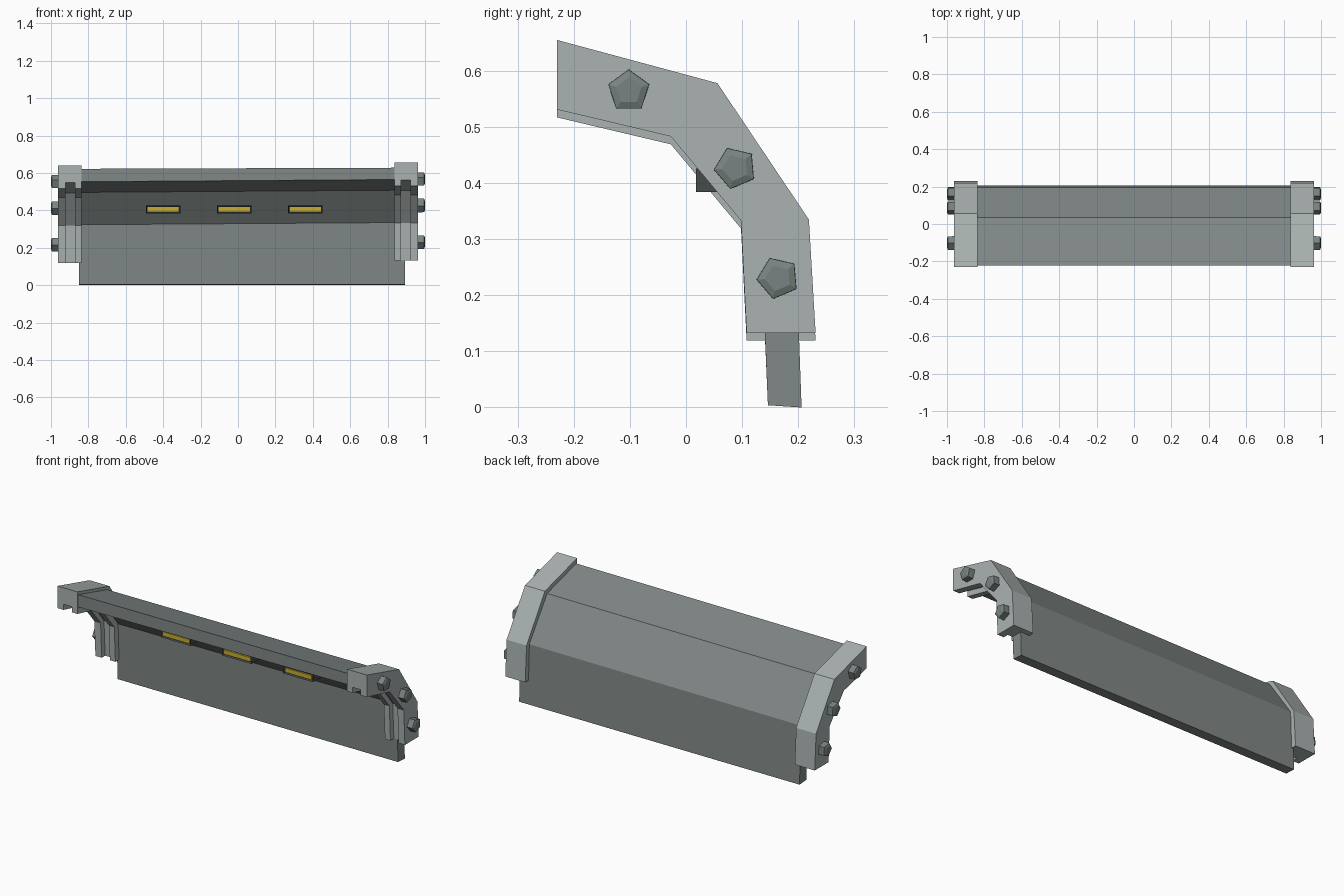
import bpy, bmesh, math
from mathutils import Vector, Matrix

if "Cube" in bpy.data.objects:
    bpy.data.objects.remove(bpy.data.objects["Cube"])


def material(name, r, g, b):
    m = bpy.data.materials.new(name)
    m.diffuse_color = (r, g, b, 1)
    m.use_nodes = True
    m.node_tree.nodes["Principled BSDF"].inputs["Base Color"].default_value = m.diffuse_color
    return m


panel_mat = material("dark_metal", 0.22, 0.25, 0.245)
bracket_mat = material("light_metal", 0.40, 0.45, 0.44)
bolt_mat = material("bolt_metal", 0.19, 0.23, 0.22)
housing_mat = material("housing_dark", 0.06, 0.07, 0.07)
yellow = material("lamp_yellow", 0.58, 0.42, 0.03)


def finish(bm, name, mat):
    bmesh.ops.recalc_face_normals(bm, faces=bm.faces[:])
    me = bpy.data.meshes.new(name)
    bm.to_mesh(me)
    bm.free()
    ob = bpy.data.objects.new(name, me)
    bpy.context.collection.objects.link(ob)
    me.materials.append(mat)
    return ob


def loft(name, sections, mat):
    """Skin closed sections of equal length and cap both ends."""
    bm = bmesh.new()
    rings = [[bm.verts.new(p) for p in s] for s in sections]
    n = len(rings[0])
    for a, b in zip(rings, rings[1:]):
        for i in range(n):
            j = (i + 1) % n
            bm.faces.new((a[i], a[j], b[j], b[i]))
    bm.faces.new(rings[0])
    bm.faces.new(rings[-1])
    return finish(bm, name, mat)


def box_mesh(center, size):
    bm = bmesh.new()
    bmesh.ops.create_cube(bm, size=1, matrix=Matrix.Translation(center)
                          @ Matrix.Diagonal((*size, 1)))
    return bm


# bent panel: stations of (outer, inner) points, left end sits slightly lower
panel_out = [(-0.222, 0.628), (0.036, 0.558), (0.194, 0.333), (0.206, 0.0)]
panel_in = [(-0.222, 0.565), (-0.002, 0.508), (0.132, 0.335), (0.146, 0.004)]
secs = []
for o, i in zip(panel_out, panel_in):
    d = 0.0 if o[1] == 0 else 0.012
    secs.append([(-0.85, o[0], o[1] - d / 2), (0.893, *o),
                 (0.893, *i), (-0.85, i[0], i[1] - d)])
loft("bent_panel", secs, panel_mat)

# end brackets: three-segment channel with a groove on the concave side
brk_out = [(-0.23, 0.655), (0.056, 0.578), (0.219, 0.335), (0.231, 0.133)]
brk_in = [(-0.23, 0.531), (-0.027, 0.483), (0.098, 0.333), (0.108, 0.133)]
bolts = [(-0.102, 0.564, 0.0), (0.088, 0.427, -0.4), (0.164, 0.231, -0.4)]
for side, label, dz in ((1, "right", 0.0), (-1, "left", -0.014)):
    secs = []
    for o, i in zip(brk_out, brk_in):
        o, i = Vector(o), Vector(i)
        g = i.lerp(o, 0.25)
        secs.append([(side * x, p.x, p.y + dz) for x, p in (
            (0.838, o), (0.962, o), (0.962, i), (0.923, i),
            (0.923, g), (0.872, g), (0.872, i), (0.838, i))])
    loft(label + "_bracket", secs, bracket_mat)

    # five-sided bolt heads with a shallow chamfered top
    for k, (y, z, turn) in enumerate(bolts):
        rings = []
        for x, r in ((0.94, 0.039), (0.995, 0.038), (1.0, 0.024)):
            rings.append([(side * x,
                           y + r * math.sin(turn + a * math.tau / 5),
                           z + dz + r * math.cos(turn + a * math.tau / 5))
                          for a in range(5)])
        loft(f"{label}_bolt_{k + 1}", rings, bolt_mat)

# three lamps: recessed dark housing around a yellow lens
for k, x in enumerate((-0.4, -0.02, 0.36)):
    z = 0.405
    bm = box_mesh((x, 0.061, z), (0.185, 0.086, 0.042))
    front = min(bm.faces, key=lambda f: f.calc_center_median().y)
    bmesh.ops.inset_individual(bm, faces=[front], thickness=0.008)
    bmesh.ops.translate(bm, verts=front.verts[:], vec=(0, 0.01, 0))
    finish(bm, f"lamp_housing_{k + 1}", housing_mat)
    finish(box_mesh((x, 0.026, z), (0.166, 0.012, 0.024)),
           f"lamp_lens_{k + 1}", yellow)
